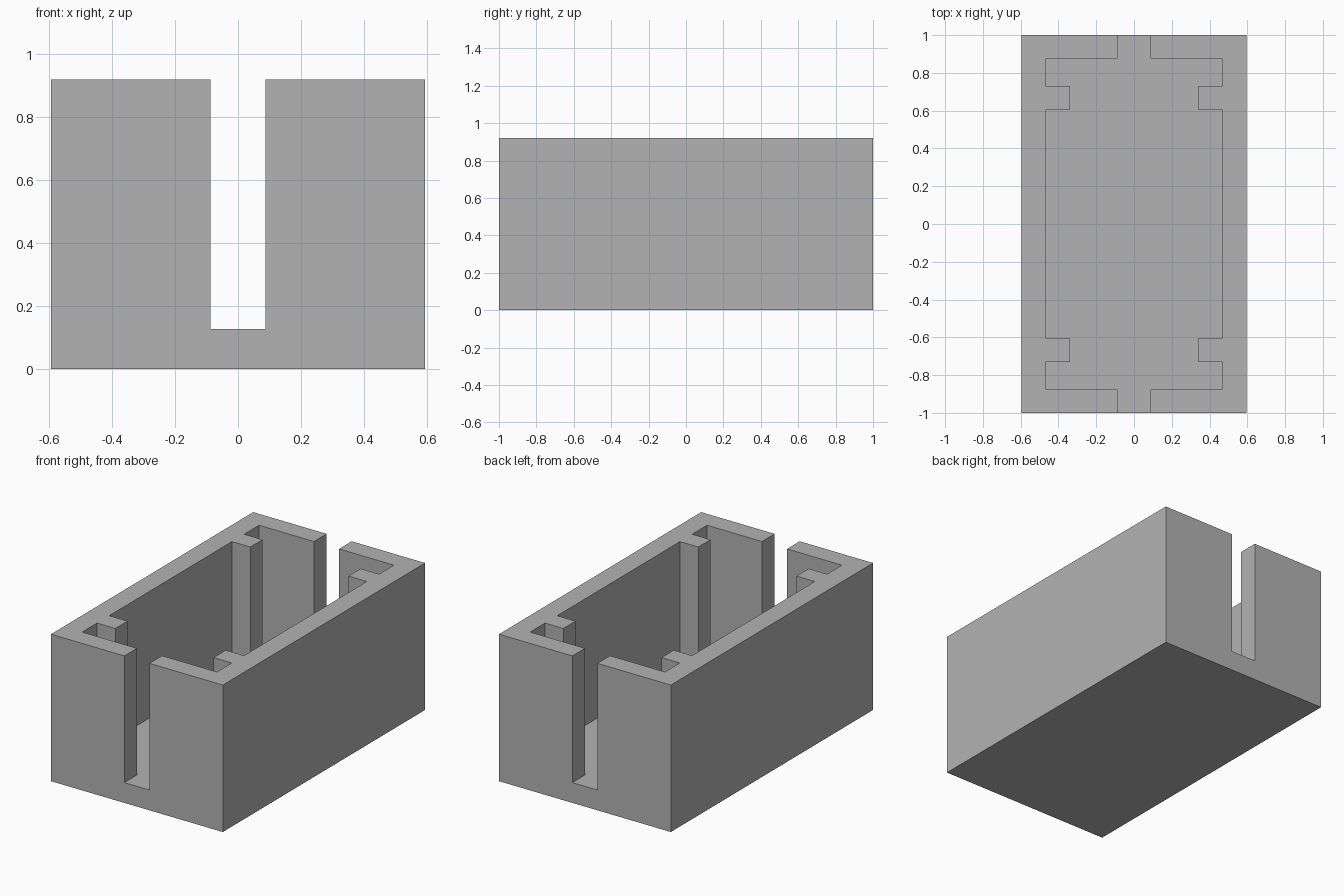
import bpy
import bmesh

if "Cube" in bpy.data.objects:
    bpy.data.objects.remove(bpy.data.objects["Cube"])

HALF_X, HALF_Y, HEIGHT, FLOOR = 0.595, 1.0, 0.92, 0.127

grey = bpy.data.materials.new("plain grey")
grey.use_nodes = True
colour = (0.45, 0.45, 0.45, 1)
grey.diffuse_color = colour
grey.node_tree.nodes["Principled BSDF"].inputs["Base Color"].default_value = colour


def prism(name, outline, z0, z1):
    """Extrude a closed counter-clockwise xy outline from z0 to z1."""
    bm = bmesh.new()
    base = bm.faces.new([bm.verts.new((x, y, z0)) for x, y in outline])
    top = bmesh.ops.extrude_face_region(bm, geom=[base], use_keep_orig=True)
    moved = [v for v in top["geom"] if isinstance(v, bmesh.types.BMVert)]
    bmesh.ops.translate(bm, verts=moved, vec=(0, 0, z1 - z0))
    bmesh.ops.recalc_face_normals(bm, faces=bm.faces)
    mesh = bpy.data.meshes.new(name)
    bm.to_mesh(mesh)
    bm.free()
    mesh.materials.append(grey)
    obj = bpy.data.objects.new(name, mesh)
    bpy.context.collection.objects.link(obj)
    return obj


def mirror_quarter(points):
    """Mirror a +x +y quarter outline into a full closed loop."""
    right = [(x, -y) for x, y in reversed(points)] + points[::-1]
    right = [(x, -y) for x, y in points] + points[::-1]
    return right + [(-x, y) for x, y in reversed(right)]


# Solid outer block
box = prism("open_box", mirror_quarter([(HALF_X, HALF_Y)]), 0, HEIGHT)

# Cavity with end slots, leaving four guide ribs on the side walls
slot, inner, rib = 0.087, 0.467, 0.34
quarter = [(slot, 1.1), (slot, 0.875), (inner, 0.875), (inner, 0.728),
           (rib, 0.728), (rib, 0.607), (inner, 0.607)]
cavity = prism("cavity_cutter", mirror_quarter(quarter), FLOOR, HEIGHT + 0.1)
cavity.hide_render = True

# Carve the cavity and discard the cutter
cut = box.modifiers.new("cavity", 'BOOLEAN')
cut.operation = 'DIFFERENCE'
cut.solver = 'EXACT'
cut.object = cavity
bpy.context.view_layer.objects.active = box
box.select_set(True)
bpy.ops.object.modifier_apply(modifier=cut.name)
bpy.data.objects.remove(cavity)
